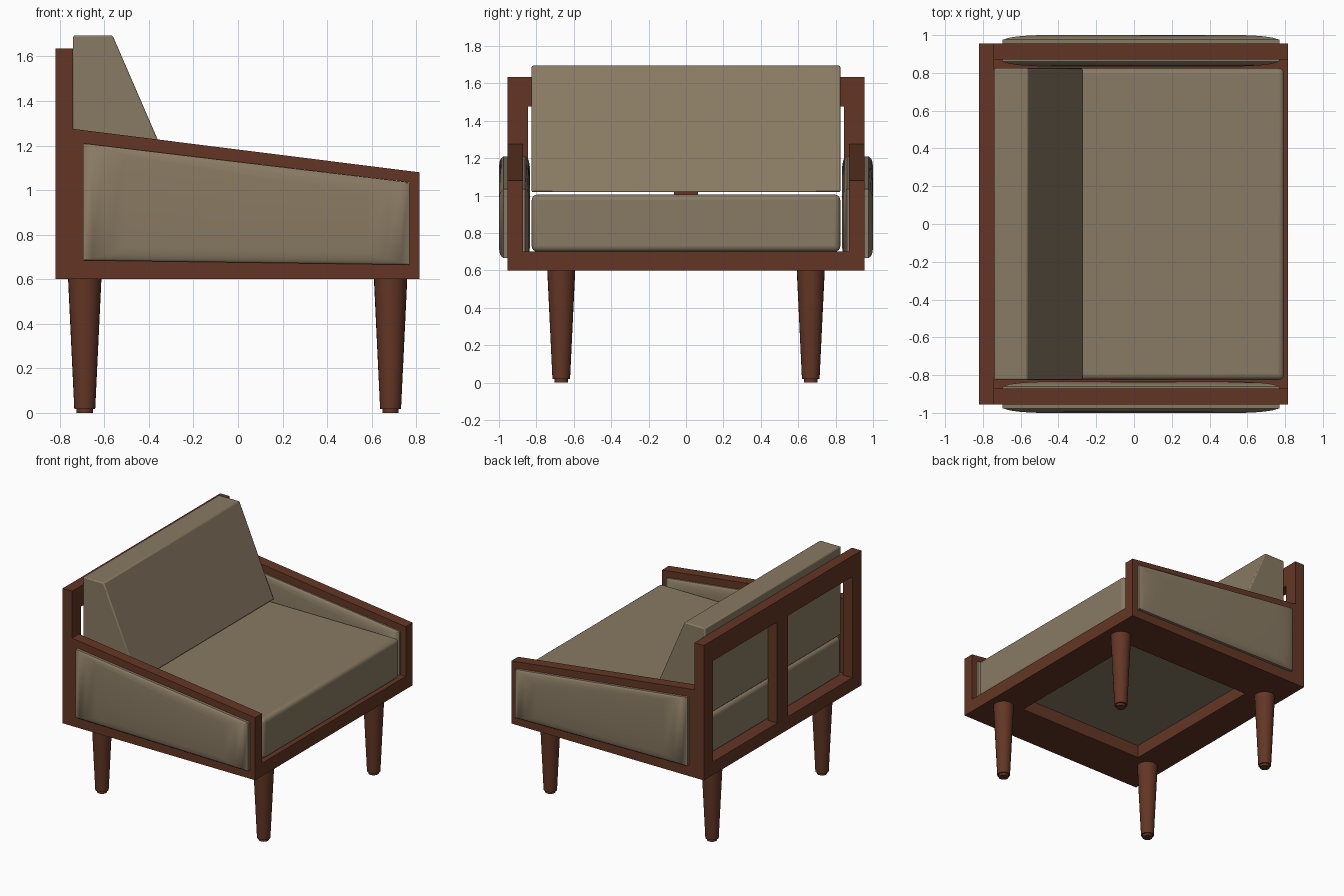
import bpy, bmesh, math
from mathutils import Vector

if "Cube" in bpy.data.objects:
    bpy.data.objects.remove(bpy.data.objects["Cube"], do_unlink=True)


def material(name, colour):
    m = bpy.data.materials.new(name)
    m.use_nodes = True
    m.diffuse_color = (*colour, 1)
    bsdf = next(n for n in m.node_tree.nodes if n.type == "BSDF_PRINCIPLED")
    bsdf.inputs["Base Color"].default_value = (*colour, 1)
    return m


WOOD = material("walnut wood", (0.125, 0.037, 0.018))
FABRIC = material("taupe fabric", (0.25, 0.195, 0.125))


def loft(name, loops, mat, smooth=False):
    """Skin a stack of equal-length closed loops and cap both ends."""
    bm = bmesh.new()
    rings = [[bm.verts.new(p) for p in loop] for loop in loops]
    n = len(rings[0])
    for a, b in zip(rings, rings[1:]):
        for i in range(n):
            j = (i + 1) % n
            bm.faces.new((a[i], a[j], b[j], b[i]))
    bm.faces.new(rings[0])
    bm.faces.new(rings[-1])
    bmesh.ops.recalc_face_normals(bm, faces=bm.faces)
    mesh = bpy.data.meshes.new(name)
    bm.to_mesh(mesh)
    bm.free()
    mesh.materials.append(mat)
    ob = bpy.data.objects.new(name, mesh)
    bpy.context.collection.objects.link(ob)
    if smooth:
        shade(ob)
    return ob


def shade(ob):
    bpy.ops.object.select_all(action="DESELECT")
    ob.select_set(True)
    bpy.context.view_layer.objects.active = ob
    bpy.ops.object.shade_smooth_by_angle(angle=math.radians(35))


def prism(name, profile, y0, y1, mat):
    """Extrude an (x, z) profile along y."""
    return loft(name, [[(x, y, z) for x, z in profile] for y in (y0, y1)], mat)


def box(name, x0, x1, y0, y1, z0, z1, mat=WOOD):
    return prism(name, [(x0, z0), (x1, z0), (x1, z1), (x0, z1)], y0, y1, mat)


def soften(ob, width, segments):
    mod = ob.modifiers.new("soft edges", "BEVEL")
    mod.width, mod.segments = width, segments
    mod.limit_method = "ANGLE"
    shade(ob)


BACK, FRONT, SIDE = -0.82, 0.815, 0.955
POST = -0.74            # front face of the back frame
BASE, DECK = 0.6, 0.7   # bottom and top of the base frame

# Base frame, open in the middle
box("base_front_rail", 0.545, FRONT, -SIDE, SIDE, BASE, DECK)
box("base_back_rail", BACK, -0.55, -SIDE, SIDE, BASE, DECK)
for s, side in ((1, "rear"), (-1, "near")):
    box("base_side_rail_" + side, -0.55, 0.545, s * 0.61, s * SIDE, BASE, DECK)

# Back frame
box("back_top_rail", BACK, POST, -0.845, 0.845, 1.475, 1.635)
box("back_centre_post", BACK, POST, -0.065, 0.065, DECK, 1.475)

# Upholstered arm panel outline (x, z)
PANEL = [(-0.695, 0.685), (0.77, 0.665), (0.77, 1.035), (-0.695, 1.21)]
BULGE = [(0.058, 0, 0), (0.07, 0.04, 0.01), (0.078, 0.1, 0.025), (0.0825, 0.19, 0.055)]


def panel_loop(y, dx, dz):
    return [(x + (dx if x < 0 else -dx), y, z + (dz if i < 2 else -dz))
            for i, (x, z) in enumerate(PANEL)]


for s, side in ((1, "rear"), (-1, "near")):
    box("back_post_" + side, BACK, POST, s * 0.845, s * SIDE, DECK, 1.635)
    # Arm frame
    inner, outer = s * 0.872, s * SIDE
    prism("arm_top_" + side, [(POST, 1.215), (FRONT, 1.03), (FRONT, 1.08), (POST, 1.275)],
          inner, outer, WOOD)
    prism("arm_front_post_" + side, [(0.77, DECK), (FRONT, DECK), (FRONT, 1.03), (0.77, 1.036)],
          inner, outer, WOOD)
    prism("arm_back_stile_" + side, [(POST, DECK), (-0.695, DECK), (-0.695, 1.21), (POST, 1.215)],
          inner, outer, WOOD)
    # Pillowed panel, bulging on both faces
    mid = s * 0.9175
    layers = [(mid - d, a, b) for d, a, b in reversed(BULGE)]
    layers += [(mid + d, a, b) for d, a, b in BULGE]
    loft("arm_panel_" + side, [panel_loop(*l) for l in layers], FABRIC, True)

# Seat and back cushions
seat = box("seat_cushion", POST, 0.795, -0.825, 0.825, DECK, 1.005, FABRIC)
soften(seat, 0.03, 4)
back = prism("back_cushion", [(POST, 1.018), (-0.27, 1.018), (-0.563, 1.695), (POST, 1.695)],
             -0.825, 0.825, FABRIC)
soften(back, 0.008, 2)

# Tapered legs with a small foot
for x, end in ((-0.688, "back"), (0.685, "front")):
    for y, side in ((0.667, "rear"), (-0.667, "near")):
        rings = []
        for r, z in ((0.036, 0), (0.036, 0.018), (0.047, 0.018), (0.075, 0.605)):
            rings.append([Vector((x + r * math.cos(a), y + r * math.sin(a), z))
                          for a in (math.tau * i / 24 for i in range(24))])
        loft(f"leg_{end}_{side}", rings, WOOD, True)
